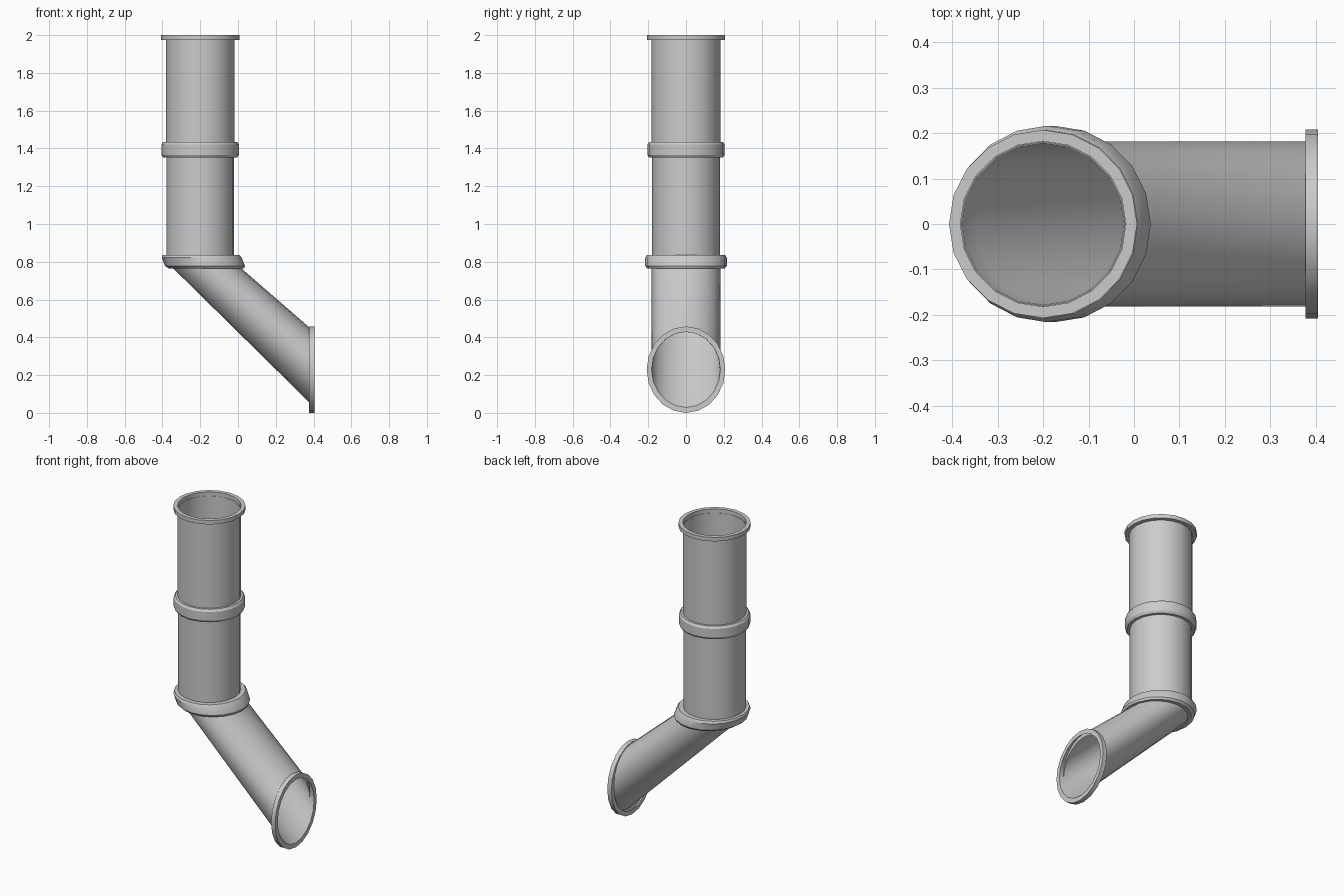
import bpy, bmesh, math
from mathutils import Vector

if "Cube" in bpy.data.objects:
    bpy.data.objects.remove(bpy.data.objects["Cube"])

SIDES = 20


def loft(name, rings):
    """Skin a list of elliptical rings, each (centre, u axis, v axis)."""
    bm = bmesh.new()
    loops = []
    for c, u, v in rings:
        c, u, v = Vector(c), Vector(u), Vector(v)
        loops.append([bm.verts.new(c + u * math.cos(2 * math.pi * i / SIDES)
                                   + v * math.sin(2 * math.pi * i / SIDES))
                      for i in range(SIDES)])
    for a, b in zip(loops, loops[1:]):
        for i in range(SIDES):
            j = (i + 1) % SIDES
            bm.faces.new((a[i], a[j], b[j], b[i]))
    mesh = bpy.data.meshes.new(name)
    bm.to_mesh(mesh)
    bm.free()
    obj = bpy.data.objects.new(name, mesh)
    bpy.context.collection.objects.link(obj)
    bpy.context.view_layer.objects.active = obj
    obj.select_set(True)
    bpy.ops.object.shade_smooth_by_angle(angle=math.radians(32))
    obj.select_set(False)
    return obj


def level(z, rx, cx=-0.2, ry=None):
    """Horizontal ring."""
    return ((cx, 0, z), (rx, 0, 0), (0, ry or rx, 0))


def upright(x, rz, ry):
    """Ring facing +x at the outlet."""
    return ((x, 0, 0.229), (0, 0, rz), (0, ry, 0))


# Straight pipe sections
loft("upper_pipe", [level(1.39, 0.182), level(2.0, 0.182)])
loft("lower_pipe", [level(0.82, 0.179), level(1.39, 0.179)])

# Elbow transition and slanted outlet pipe
loft("outlet_pipe", [upright(0.405, 0.2, 0.182),
                     level(0.77, 0.18, -0.168, 0.182),
                     level(0.825, 0.18)])

# Top flange
loft("top_flange", [level(1.975, 0.18), level(1.975, 0.207),
                    level(2.0, 0.207), level(2.0, 0.182)])

# Rounded middle collar
loft("middle_collar", [level(1.352, 0.178), level(1.352, 0.196),
                       level(1.366, 0.205), level(1.42, 0.205),
                       level(1.434, 0.196), level(1.434, 0.178)])

# Skewed collar at the bend
loft("bend_collar", [level(0.765, 0.178, -0.168, 0.182),
                     level(0.765, 0.199, -0.167, 0.205),
                     level(0.778, 0.212, -0.175, 0.216),
                     level(0.822, 0.211, -0.192, 0.216),
                     level(0.836, 0.203, -0.195, 0.207),
                     level(0.836, 0.178)])

# Outlet flange
loft("outlet_flange", [upright(0.405, 0.2, 0.182), upright(0.405, 0.229, 0.208),
                       upright(0.377, 0.229, 0.208), upright(0.377, 0.2, 0.18)])
